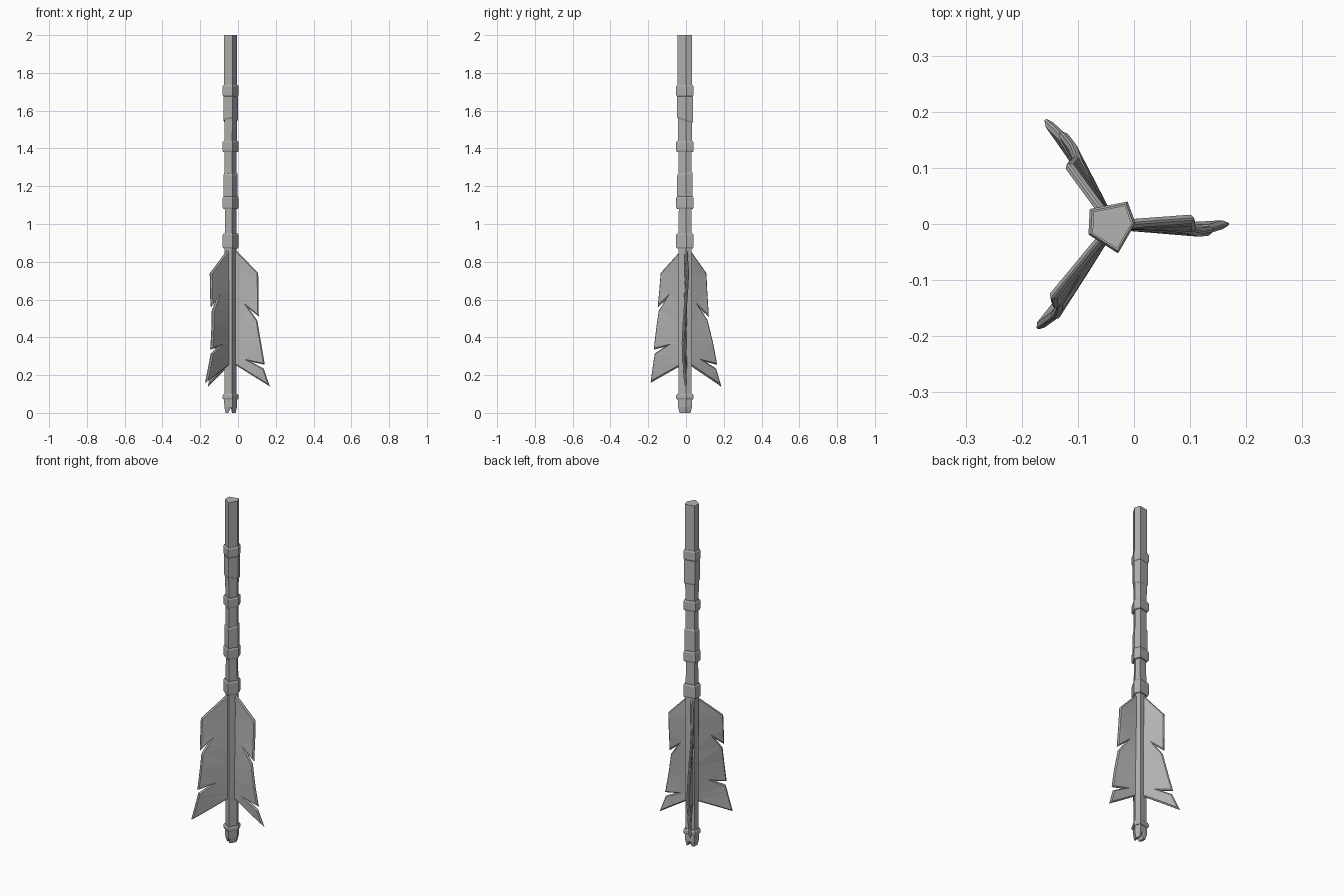
import bpy, bmesh, math
from mathutils import Vector

cube = bpy.data.objects.get("Cube")
if cube:
    bpy.data.objects.remove(cube)

grey = bpy.data.materials.new("plain grey")
grey.use_nodes = True
tone = (0.45, 0.45, 0.45, 1)
grey.diffuse_color = tone
grey.node_tree.nodes["Principled BSDF"].inputs["Base Color"].default_value = tone

AXIS = Vector((-0.038, -0.002, 0))
# uneven hand-carved five-sided cross-section, relative to the axis
SECTION = [(-0.034, 0.024), (0.022, 0.035), (0.034, 0.003), (0.008, -0.042), (-0.036, -0.014)]


def finish(name, bm):
    bmesh.ops.recalc_face_normals(bm, faces=bm.faces)
    mesh = bpy.data.meshes.new(name)
    bm.to_mesh(mesh)
    bm.free()
    mesh.materials.append(grey)
    obj = bpy.data.objects.new(name, mesh)
    bpy.context.collection.objects.link(obj)
    return obj


def loft(rings):
    """Stack scaled copies of the section; each ring is (height, scale, tilt)."""
    bm = bmesh.new()
    loops = []
    for z, scale, tilt in rings:
        loops.append([bm.verts.new((AXIS.x + x * scale, AXIS.y + y * scale, z + tilt * y))
                      for x, y in SECTION])
    for low, high in zip(loops, loops[1:]):
        for i in range(len(low)):
            j = (i + 1) % len(low)
            bm.faces.new((low[i], low[j], high[j], high[i]))
    bm.faces.new(loops[0])
    bm.faces.new(loops[-1])
    return bm


def band(name, low, high, size=1.2, low_tilt=0, high_tilt=0):
    lip = 0.008
    finish(name, loft([(low, size - 0.12, low_tilt), (low + lip, size, low_tilt),
                       (high - lip, size, high_tilt), (high, size - 0.12, high_tilt)]))


# shaft, slimmer where the grip is worn
finish("shaft", loft([(0.06, 0.92, 0), (0.5, 0.92, 0), (0.9, 0.9, 0), (1.1, 0.86, 0),
                      (1.4, 0.92, 0), (1.68, 1, 0), (2, 1, 0)]))

# binding rings and cloth wraps
for name, low, high in [("tail_ring", 0.07, 0.1), ("feather_ring", 0.87, 0.95),
                        ("lower_ring", 1.08, 1.145), ("middle_ring", 1.38, 1.44),
                        ("upper_ring", 1.675, 1.735)]:
    band(name, low, high)
band("upper_wrap", 1.545, 1.68, 1.1, -0.35, 0)
band("lower_wrap", 1.14, 1.27, 1.07, 0, 0.15)

# nock with a string groove running front to back
nock = loft([(0, 0.75, 0), (0.03, 0.95, 0), (0.075, 1, 0)])
for shift in (-0.013, 0, 0.013):
    bmesh.ops.bisect_plane(nock, geom=nock.verts[:] + nock.edges[:] + nock.faces[:],
                           plane_co=(AXIS.x + shift, 0, 0), plane_no=(1, 0, 0))
for v in nock.verts:
    if v.co.z < 0.005 and abs(v.co.x - AXIS.x) < 0.005:
        v.co.z = 0.028
finish("nock", nock)


def feather(name, angle, outline, sway):
    """Notched plate in the radius-height plane, chamfered, gently swayed, then turned."""
    bm = bmesh.new()
    half = 0.008
    face = bm.faces.new([bm.verts.new((r, -half, z)) for r, z in outline])
    moved = bmesh.ops.extrude_face_region(bm, geom=[face])["geom"]
    bmesh.ops.translate(bm, vec=(0, 2 * half, 0),
                        verts=[g for g in moved if isinstance(g, bmesh.types.BMVert)])
    bmesh.ops.recalc_face_normals(bm, faces=bm.faces)
    rims = [e for e in bm.edges if abs(e.verts[0].co.y - e.verts[1].co.y) < half]
    bmesh.ops.bevel(bm, geom=rims, offset=0.006, segments=1, affect='EDGES', clamp_overlap=True)
    for step in range(1, 9):
        bmesh.ops.bisect_plane(bm, geom=bm.verts[:] + bm.edges[:] + bm.faces[:],
                               plane_co=(0, 0, 0.1 + 0.09 * step), plane_no=(0, 0, 1))
    bmesh.ops.triangulate(bm, faces=[f for f in bm.faces if len(f.verts) > 4])
    c, s = math.cos(angle), math.sin(angle)
    for v in bm.verts:
        r, t, z = v.co
        t += sway * math.sin((z - 0.16) / 0.42 * math.pi) * min(1, r / 0.17)
        v.co = (AXIS.x + r * c - t * s, AXIS.y + r * s + t * c, z)
    finish(name, bm)


def feather_outline(shoulder, first, second, tip, notch_a, notch_b):
    """Three barbs: shoulder, middle and tail, parted by two slits."""
    return [(0.012, 0.87), (0.03, 0.86), (shoulder, 0.74), (first, notch_a - 0.02),
            (first - 0.05, notch_a + 0.02), (first - 0.008, notch_a - 0.04),
            (second, notch_b), (second - 0.07, notch_b + 0.015),
            (second - 0.006, notch_b - 0.02), tip, (0.03, 0.25), (0.012, 0.25)]


feather("left_feather", 0,
        feather_outline(0.145, 0.148, 0.18, (0.207, 0.14), 0.53, 0.255), -0.014)
feather("back_feather", math.radians(122),
        feather_outline(0.135, 0.14, 0.19, (0.223, 0.14), 0.53, 0.255), -0.014)
feather("front_feather", math.radians(234),
        feather_outline(0.17, 0.18, 0.198, (0.228, 0.16), 0.58, 0.335), 0.012)
